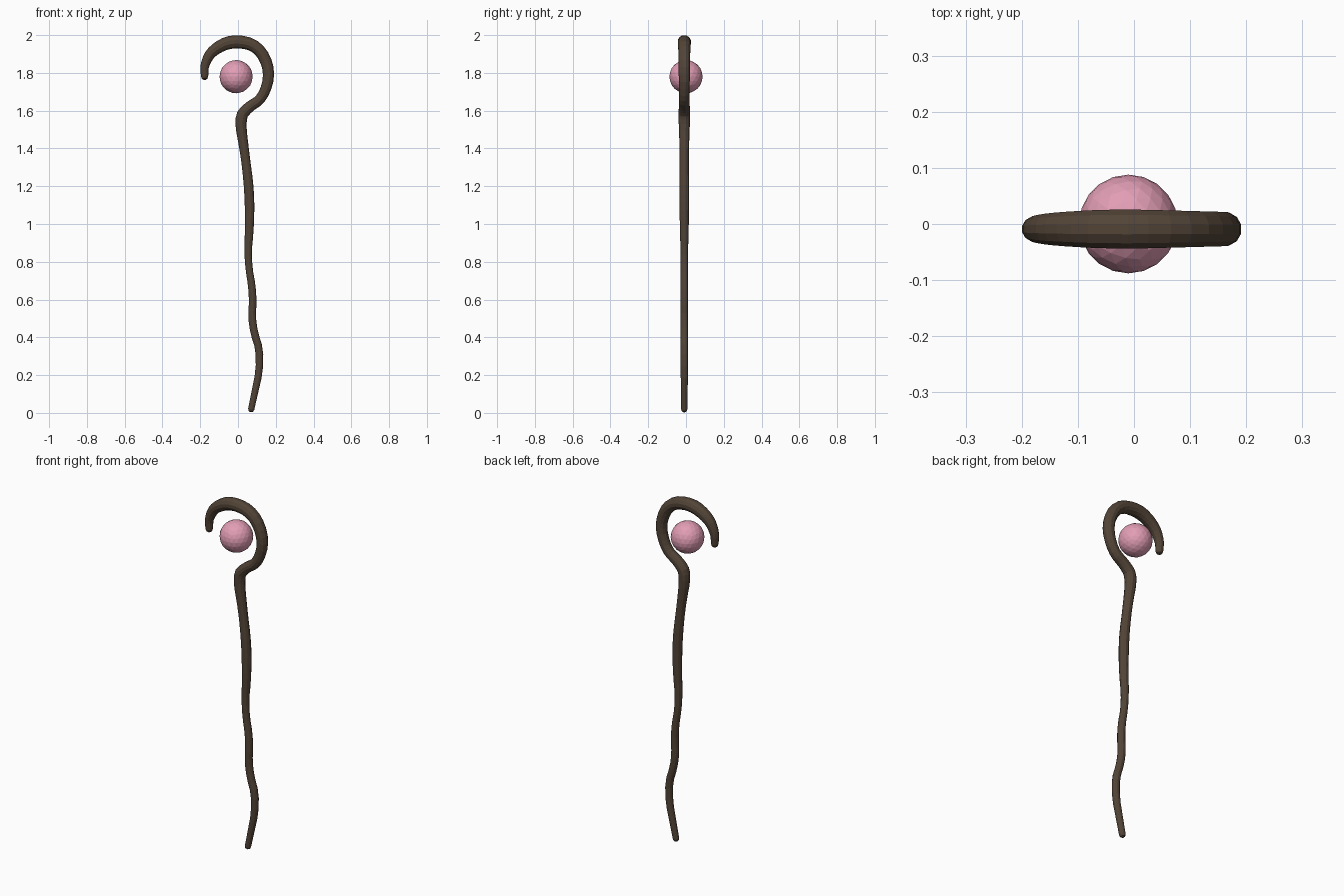
import bpy, bmesh, math
from mathutils import Vector

cube = bpy.data.objects.get("Cube")
if cube:
    bpy.data.objects.remove(cube)


def material(name, rgb):
    mat = bpy.data.materials.new(name)
    mat.use_nodes = True
    mat.diffuse_color = (*rgb, 1)
    mat.node_tree.nodes["Principled BSDF"].inputs["Base Color"].default_value = (*rgb, 1)
    return mat


def finish(name, bm, mat):
    bmesh.ops.recalc_face_normals(bm, faces=bm.faces)
    mesh = bpy.data.meshes.new(name)
    bm.to_mesh(mesh)
    bm.free()
    mesh.materials.append(mat)
    obj = bpy.data.objects.new(name, mesh)
    bpy.context.collection.objects.link(obj)
    return obj


def cut_corners(points):
    """Soften the bends of a path of (x, z, radius) points."""
    out = [points[0]]
    for a, b in zip(points, points[1:]):
        out += [a.lerp(b, 0.25), a.lerp(b, 0.75)]
    return out + [points[-1]]


def tube(name, points, y, sides, mat):
    """Tapered tube in an upright plane with rounded ends."""
    path = [(Vector((p.x, y, p.y)), p.z) for p in points]
    # Rounded tips
    for i, j in ((0, 1), (-1, -2)):
        end, r = path[i]
        out = (end - path[j][0]).normalized()
        tips = [(end + out * r * math.sin(t), r * math.cos(t)) for t in (0.7, 1.25)]
        path = tips[::-1] + path if i == 0 else path + tips
    bm = bmesh.new()
    rings = []
    for k, (c, r) in enumerate(path):
        along = (path[min(k + 1, len(path) - 1)][0] - path[max(k - 1, 0)][0]).normalized()
        across = along.cross(Vector((0, 1, 0)))
        ring = []
        for s in range(sides):
            a = math.tau * (s + 0.5) / sides
            ring.append(bm.verts.new(c + across * r * math.cos(a) + Vector((0, r * math.sin(a), 0))))
        rings.append(ring)
    for a, b in zip(rings, rings[1:]):
        for s in range(sides):
            t = (s + 1) % sides
            bm.faces.new((a[s], a[t], b[t], b[s]))
    bm.faces.new(rings[0])
    bm.faces.new(rings[-1])
    return finish(name, bm, mat)


wood = material("dark wood", (0.085, 0.058, 0.038))
pink = material("pink crystal", (0.76, 0.34, 0.46))

# Crooked shaft running into the open hook: x, z, radius
staff_path = [Vector(p) for p in (
    (0.07, 0.02, 0.017), (0.128, 0.29, 0.021), (0.071, 0.47, 0.021),
    (0.081, 0.63, 0.021), (0.05, 0.81, 0.019), (0.062, 1.0, 0.025),
    (0.06, 1.18, 0.027), (0.037, 1.37, 0.024), (0.008, 1.56, 0.032),
    (0.05, 1.615, 0.03), (0.134, 1.668, 0.028), (0.173, 1.81, 0.031),
    (0.107, 1.945, 0.033), (-0.03, 1.973, 0.037), (-0.137, 1.92, 0.031),
    (-0.178, 1.845, 0.024), (-0.177, 1.782, 0.02))]
tube("staff", cut_corners(cut_corners(staff_path)), -0.009, 12, wood)

# Faceted orb floating inside the hook
bm = bmesh.new()
bmesh.ops.create_icosphere(bm, subdivisions=3, radius=0.088)
orb = finish("orb", bm, pink)
orb.location = (-0.01, 0, 1.78)
